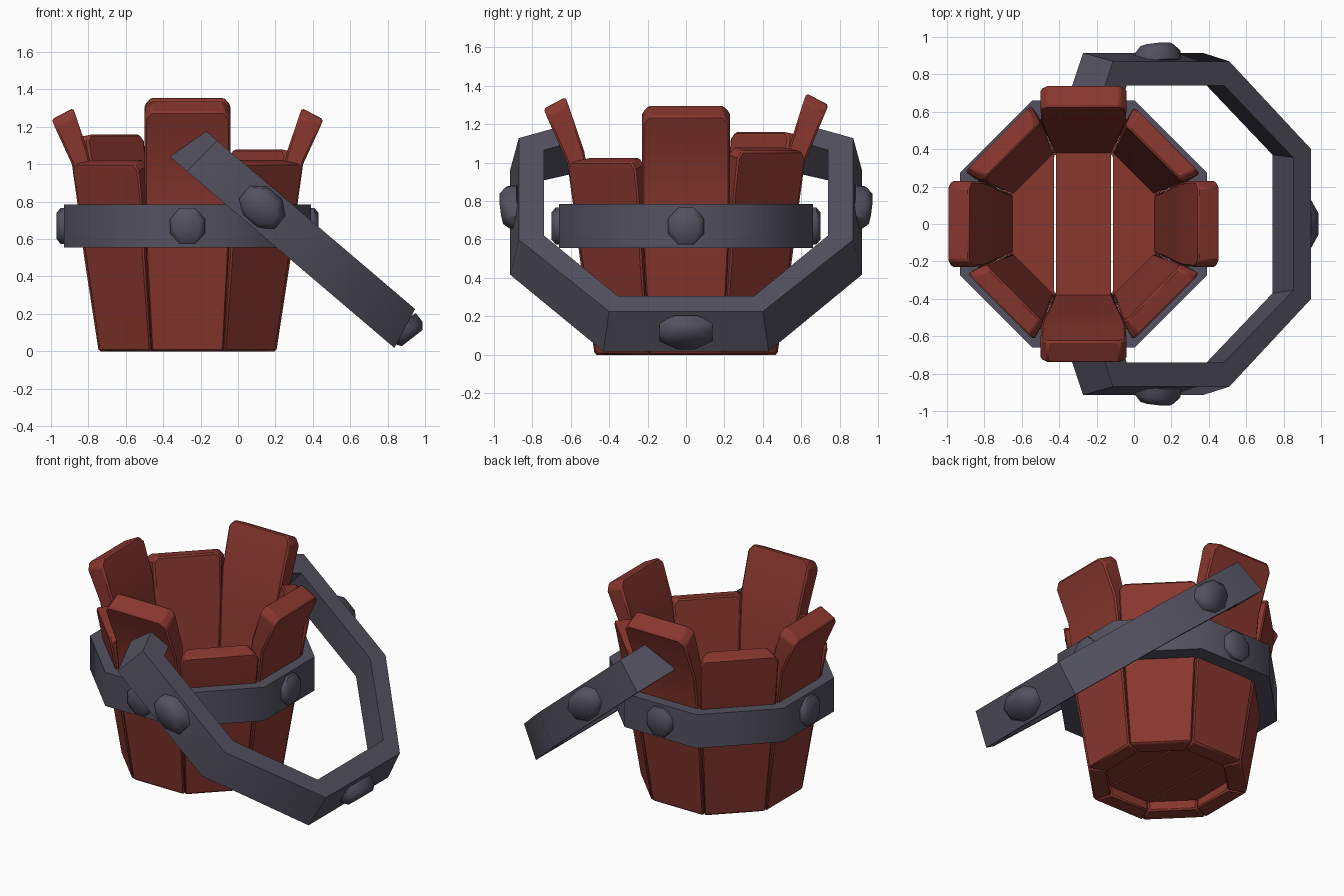
import bpy, bmesh, math
from mathutils import Vector, Matrix

if "Cube" in bpy.data.objects:
    bpy.data.objects.remove(bpy.data.objects["Cube"])

CX = -0.27                      # bucket axis
T = math.tan(math.pi / 8)


def material(name, rgb):
    m = bpy.data.materials.new(name)
    m.diffuse_color = (*rgb, 1)
    m.use_nodes = True
    m.node_tree.nodes["Principled BSDF"].inputs["Base Color"].default_value = m.diffuse_color
    return m


WOOD = material("red_brown_wood", (0.25, 0.038, 0.028))
METAL = material("dark_iron", (0.085, 0.082, 0.115))


def loft(name, rings, mat, closed=False, smooth=None, bevel=0):
    """Skin a list of equal-length point rings; cap the ends unless closed."""
    bm = bmesh.new()
    vs = [[bm.verts.new(p) for p in r] for r in rings]
    n = len(rings[0])
    for i in range(len(vs) if closed else len(vs) - 1):
        a, b = vs[i], vs[(i + 1) % len(vs)]
        for j in range(n):
            k = (j + 1) % n
            bm.faces.new((a[j], a[k], b[k], b[j]))
    if not closed:
        bm.faces.new(vs[0])
        bm.faces.new(vs[-1])
    bmesh.ops.recalc_face_normals(bm, faces=bm.faces[:])
    me = bpy.data.meshes.new(name)
    bm.to_mesh(me)
    bm.free()
    me.materials.append(mat)
    ob = bpy.data.objects.new(name, me)
    bpy.context.collection.objects.link(ob)
    if bevel:
        b = ob.modifiers.new("bevel", 'BEVEL')
        b.width, b.segments, b.angle_limit = bevel, 1, math.radians(40)
    if smooth:
        bpy.ops.object.select_all(action='DESELECT')
        ob.select_set(True)
        bpy.context.view_layer.objects.active = ob
        bpy.ops.object.shade_smooth_by_angle(angle=math.radians(smooth))
    return ob


def stave(name, deg, sections):
    """Section: outer r, outer z, inner r, inner z, outer and inner half width."""
    rot = Matrix.Translation((CX, 0, 0)) @ Matrix.Rotation(math.radians(deg), 4, 'Z')
    rings = []
    for ro, zo, ri, zi, wo, wi in sections:
        rings.append([rot @ Vector(p) for p in
                      ((ro, -wo, zo), (ro, wo, zo), (ri, wi, zi), (ri, -wi, zi))])
    loft(name, rings, WOOD, smooth=25, bevel=0.01)


BASE = [(0.475, 0, 0.36, 0, 0.195, 0.149),
        (0.552, 0.5, 0.44, 0.5, 0.222, 0.182)]

# Tall flared staves on the four axes
for name, deg, dz, dr in (("right", 0, 0, 0), ("back", 90, 0.06, 0.015),
                          ("left", 180, 0, 0), ("front", 270, 0.04, 0.015)):
    stave("tall_stave_" + name, deg, BASE + [
        (0.59, 0.8, 0.485, 0.82, 0.23, 0.205),
        (0.618, 1.0, 0.53, 1.06, 0.23, 0.225),
        (0.71 + dr, 1.2 + dz, 0.597 + dr, 1.26 + dz, 0.23, 0.23),
        (0.726 + dr, 1.24 + dz, 0.612 + dr, 1.30 + dz, 0.195, 0.195)])

# Short straight staves on the diagonals
for name, deg, h in (("back_right", 45, 1.08), ("back_left", 135, 1.16),
                     ("front_left", 225, 1.025), ("front_right", 315, 1.025)):
    r = 0.59 + (h - 0.8) * 0.15
    stave("short_stave_" + name, deg, BASE + [
        (0.592, 0.8, 0.485, 0.8, 0.243, 0.2),
        (r, h - 0.06, r - 0.105, h - 0.035, 0.25, 0.215),
        (r + 0.004, h - 0.02, r - 0.1, h, 0.22, 0.185)])

# Floor planks
for name, pts in (("middle", [(-0.147, -0.39), (0.147, -0.39), (0.147, 0.39), (-0.147, 0.39)]),
                  ("right", [(0.157, -0.39), (0.39, -0.157), (0.39, 0.157), (0.157, 0.39)]),
                  ("left", [(-0.157, -0.39), (-0.39, -0.157), (-0.39, 0.157), (-0.157, 0.39)])):
    loft("floor_plank_" + name,
         [[(x + CX, y, z) for x, y in pts] for z in (0.07, 0.13)], WOOD)

# Octagonal hoop around the staves
hoop = []
for i in range(8):
    t = math.radians(22.5 + 45 * i)
    k = 1 / math.cos(math.pi / 8)
    hoop.append([(CX + r * k * math.cos(t), r * k * math.sin(t), z) for r, z in
                 ((0.66, 0.555), (0.66, 0.785), (0.56, 0.785), (0.54, 0.555))])
loft("hoop", hoop, METAL, closed=True, smooth=50)


def rivet(name, centre, out, along, ra, rb, h):
    """Eight-sided domed stud on a surface."""
    c, o = Vector(centre), Vector(out).normalized()
    a = Vector(along).normalized()
    b = o.cross(a)
    rings = []
    for s, d in ((1, -0.03), (1, h * 0.45), (0.72, h)):
        rings.append([c + o * d + (a * math.cos(t) * ra + b * math.sin(t) * rb) * s
                      for t in (math.radians(22.5 + 45 * i) for i in range(8))])
    loft(name, rings, METAL, smooth=50)


for i, name in enumerate(("right", "back", "left", "front")):
    t = i * math.pi / 2
    o = Vector((math.cos(t), math.sin(t), 0))
    rivet("hoop_rivet_" + name, o * 0.66 + Vector((CX, 0, 0.67)), o, (0, 0, 1),
          0.105, 0.1, 0.04)

# Tilted handle: U-shaped band in a plane leaning down to the right
ANG = math.radians(40.4)
A = Vector((math.cos(ANG), 0, -math.sin(ANG)))
N = Vector((math.sin(ANG), 0, math.cos(ANG)))
Y = Vector((0, 1, 0))
C = Vector((0.13, 0, 0.77))


def hp(u, y, v):
    return C + A * u + Y * y + N * v


# per bend: outer-top, outer-bottom, inner-bottom, inner-top as (u, y)
half = [[(0.975, 0.40), (1.025, 0.43), (0.90, 0.37), (0.85, 0.355)],
        [(0.40, 0.87), (0.41, 0.915), (0.375, 0.79), (0.365, 0.74)],
        [(-0.416, 0.87), (-0.43, 0.915), (-0.33, 0.79), (-0.32, 0.74)],
        [(-0.515, 0.64), (-0.55, 0.64), (-0.40, 0.59), (-0.385, 0.59)]]
V = (0.115, -0.115, -0.115, 0.115)
path = [[hp(u, s * y, v) for (u, y), v in zip(sec, V)]
        for s, secs in ((1, half[::-1]), (-1, half)) for sec in secs]
loft("handle", path, METAL, smooth=50)

for s, name in ((-1, "front"), (1, "back")):
    rivet("handle_rivet_" + name, hp(0, s * 0.893, 0), Y * s - N * 0.19, A, 0.135, 0.105, 0.065)
rivet("handle_rivet_end", hp(1.0, 0, 0), A - N * 0.21, Y, 0.15, 0.105, 0.065)
